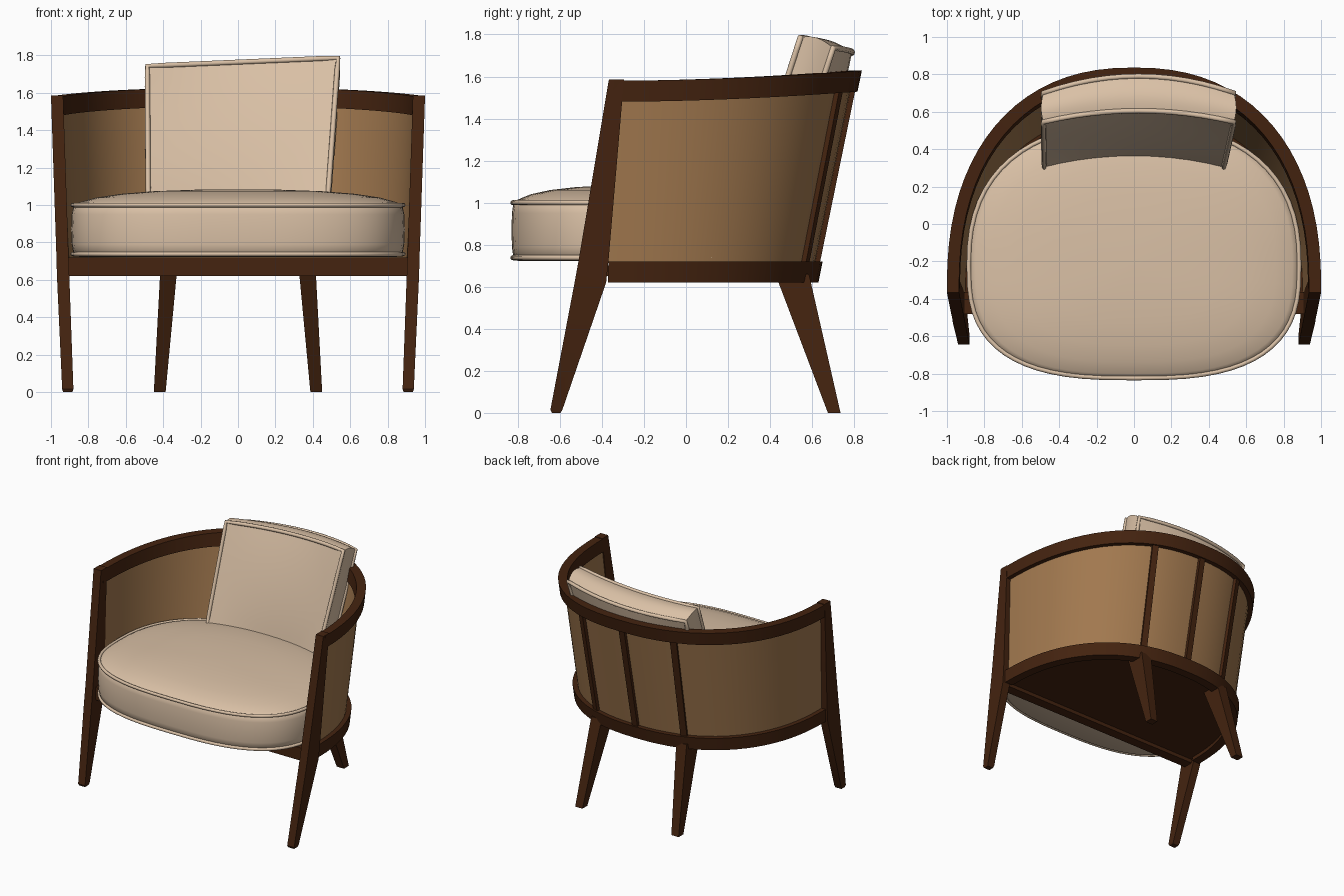
import bpy, bmesh, math
from mathutils import Vector

if "Cube" in bpy.data.objects:
    bpy.data.objects.remove(bpy.data.objects["Cube"], do_unlink=True)


def material(name, rgb):
    m = bpy.data.materials.new(name)
    m.use_nodes = True
    m.diffuse_color = (*rgb, 1)
    bsdf = next(n for n in m.node_tree.nodes if n.type == 'BSDF_PRINCIPLED')
    bsdf.inputs["Base Color"].default_value = (*rgb, 1)
    return m


wood = material("dark_brown_wood", (0.058, 0.017, 0.005))
cane = material("tan_panel", (0.36, 0.19, 0.078))
fabric = material("beige_fabric", (0.70, 0.53, 0.38))


def finish(name, bm, mat, angle=35):
    bmesh.ops.recalc_face_normals(bm, faces=bm.faces[:])
    me = bpy.data.meshes.new(name)
    bm.to_mesh(me)
    bm.free()
    me.materials.append(mat)
    ob = bpy.data.objects.new(name, me)
    bpy.context.collection.objects.link(ob)
    bpy.ops.object.select_all(action='DESELECT')
    ob.select_set(True)
    bpy.context.view_layer.objects.active = ob
    bpy.ops.object.shade_smooth_by_angle(angle=math.radians(angle))
    return ob


def loft(name, rows, mat, angle=35):
    """Skin closed loops one after another and cap both ends."""
    bm = bmesh.new()
    vs = [[bm.verts.new(p) for p in row] for row in rows]
    n = len(rows[0])
    for a, b in zip(vs, vs[1:]):
        for i in range(n):
            j = (i + 1) % n
            bm.faces.new((a[i], a[j], b[j], b[i]))
    bm.faces.new(vs[0])
    bm.faces.new(vs[-1])
    return finish(name, bm, mat, angle)


def piping(name, points, radius=0.012):
    cu = bpy.data.curves.new(name, 'CURVE')
    cu.dimensions = '3D'
    cu.bevel_depth = radius
    cu.bevel_resolution = 2
    sp = cu.splines.new('POLY')
    sp.points.add(len(points) - 1)
    for p, co in zip(sp.points, points):
        p.co = (*co, 1)
    sp.use_cyclic_u = True
    cu.materials.append(fabric)
    bpy.context.collection.objects.link(bpy.data.objects.new(name, cu))


def power(v, n):
    return math.copysign(abs(v) ** (2 / n), v)


def shell(t, z, inset=0.0):
    """Point on the leaning, horseshoe-shaped tub outline."""
    h = z - 0.67
    yc = -0.37 + 0.03 * h
    rx = 0.955 + 0.05 * h - inset
    ry = 0.64 + 0.205 * h - inset - yc
    return Vector((rx * power(math.cos(t), 2.3), yc + ry * power(math.sin(t), 2.3), z))


def rise(t):
    return 0.048 * max(math.sin(t), 0) ** 1.6


SEG = 40
ARC = [math.pi * i / SEG for i in range(SEG + 1)]


def band(name, z0, z1, outer, inner, mat, lift0=0, lift1=0):
    rows = []
    for t in ARC:
        a, b = z0 + lift0 * rise(t), z1 + lift1 * rise(t)
        rows.append([shell(t, a, outer), shell(t, b, outer),
                     shell(t, b, inner), shell(t, a, inner)])
    return loft(name, rows, mat)


# Tub frame and curved panel
band("top_rail", 1.48, 1.58, 0, 0.065, wood, 1, 1)
band("base_rail", 0.62, 0.72, 0, 0.07, wood)
band("back_panel", 0.70, 1.50, 0.035, 0.055, cane, 0, 1)

# Seat platform and straight front rail
loft("seat_platform", [[shell(t, z, 0.03) for t in ARC] +
                       [(-0.90, -0.43, z), (0.90, -0.43, z)] for z in (0.65, 0.70)], wood)
loft("front_rail", [[(x, -0.48, 0.62), (x, -0.48, 0.72), (x, -0.40, 0.72), (x, -0.40, 0.62)]
                    for x in (-0.92, 0.92)], wood)

# Upright slats behind the panel
for label, t in (("left", 1.204), ("centre", math.pi / 2), ("right", math.pi - 1.204)):
    rows = []
    for z in (0.70, 1.49 + rise(t)):
        c = shell(t, z, 0.032)
        side = (shell(t + 0.05, z) - shell(t - 0.05, z)).normalized() * 0.024
        out = Vector((side.y, -side.x, 0)).normalized() * 0.02
        rows.append([c + side + out, c - side + out, c - side - out, c + side - out])
    loft(label + "_slat", rows, wood)


# Legs: each section is (z, x inner, x outer, y front, y back)
def leg(name, sections, s):
    loft(name, [[(s * xi, yf, z), (s * xo, yf, z), (s * xo, yb, z), (s * xi, yb, z)]
                for z, xi, xo, yf, yb in sections], wood, 20)


front = [(0, 0.885, 0.935, -0.638, -0.597), (0.015, 0.88, 0.94, -0.645, -0.588),
         (0.62, 0.902, 0.968, -0.53, -0.38), (0.73, 0.906, 0.971, -0.51, -0.368),
         (1.585, 0.935, 1.0, -0.367, -0.295)]
back = [(0, 0.387, 0.45, 0.675, 0.735), (0.66, 0.325, 0.415, 0.425, 0.585)]
for label, s in (("left", 1), ("right", -1)):
    leg(label + "_front_leg", front, s)
    leg(label + "_back_leg", back, s)


# Seat cushion with domed top
def seat_point(t, k, z):
    c, sn = math.cos(t), math.sin(t)
    n, ry = (2.4, 0.76) if sn > 0 else (2.8, 0.61)
    return (0.892 * k * power(c, n), -0.22 + k * ry * power(sn, n), z)


ROUND = [2 * math.pi * i / 64 for i in range(64)]
profile = [(0.5, 0.722), (0.95, 0.722), (0.985, 0.735), (0.997, 0.79), (1.0, 0.87),
           (0.997, 0.95), (0.985, 1.0), (0.95, 1.015), (0.85, 1.04), (0.7, 1.06),
           (0.5, 1.074), (0.25, 1.082), (0.04, 1.084)]
loft("seat_cushion", [[seat_point(t, k, z) for t in ROUND] for k, z in profile], fabric, 60)
for label, z in (("top", 1.0), ("bottom", 0.738)):
    piping("seat_piping_" + label, [seat_point(t, 0.99, z) for t in ROUND])


# Back cushion: u across, v up, w front to back
def pillow_point(u, v, w):
    puff = (1 - u * u) * (1 - (2 * v - 1) ** 2)
    mid = math.sin(math.pi * w)
    x = 0.025 * v + u * (0.48 + 0.03 * v + 0.012 * mid)
    y = 0.36 + 0.245 * v - (0.06 + 0.03 * w) * u * u + 0.185 * w + 0.05 * (w - 0.5) * puff
    z = 1.03 + v * (0.735 + 0.022 * u + 0.022 * mid) - 0.05 * w
    return (x, y, z)


bm = bmesh.new()
bmesh.ops.create_cube(bm, size=2)
bmesh.ops.subdivide_edges(bm, edges=bm.edges[:], cuts=9, use_grid_fill=True)
for v in bm.verts:
    v.co = pillow_point(v.co.x, (v.co.z + 1) / 2, (v.co.y + 1) / 2)
finish("back_cushion", bm, fabric, 45)

steps = [i / 12 for i in range(12)]
border = ([(2 * s - 1, 0) for s in steps] + [(1, s) for s in steps] +
          [(1 - 2 * s, 1) for s in steps] + [(-1, 1 - s) for s in steps])
for label, w in (("front", 0), ("rear", 1)):
    piping("back_cushion_piping_" + label, [pillow_point(u, v, w) for u, v in border], 0.014)
